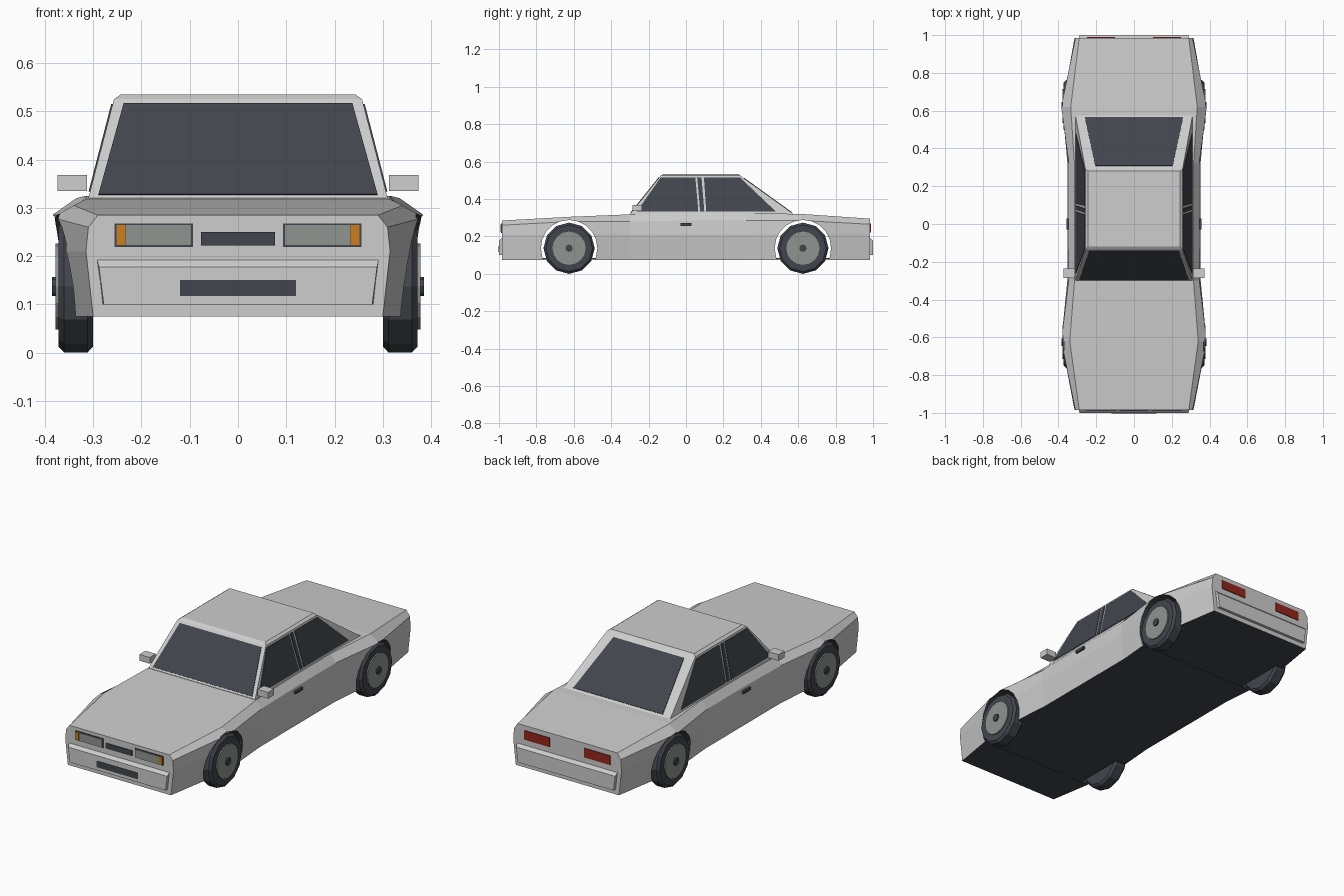
import bpy, bmesh
from math import pi
from mathutils import Matrix, Vector

cube = bpy.data.objects.get("Cube")
if cube:
    bpy.data.objects.remove(cube)


def material(name, r, g, b):
    m = bpy.data.materials.new(name)
    m.use_nodes = True
    m.diffuse_color = (r, g, b, 1)
    m.node_tree.nodes["Principled BSDF"].inputs["Base Color"].default_value = (r, g, b, 1)
    return m


PAINT = material("silver paint", .61, .61, .61)
DARK = material("dark glass and rubber", .053, .06, .073)
GREY = material("light grey", .28, .3, .28)
ORANGE = material("orange", .6, .21, .015)
RED = material("red", .29, .02, .012)


def finish(name, bm, *mats):
    bmesh.ops.recalc_face_normals(bm, faces=bm.faces)
    mesh = bpy.data.meshes.new(name)
    bm.to_mesh(mesh)
    bm.free()
    for m in mats:
        mesh.materials.append(m)
    obj = bpy.data.objects.new(name, mesh)
    bpy.context.collection.objects.link(obj)
    return obj


def loft(bm, rings):
    """Join closed rings of points with quads and cap both ends."""
    rows = [[bm.verts.new(p) for p in ring] for ring in rings]
    n = len(rows[0])
    for a, b in zip(rows, rows[1:]):
        for i in range(n):
            j = (i + 1) % n
            bm.faces.new((a[i], a[j], b[j], b[i]))
    bm.faces.new(rows[0])
    bm.faces.new(rows[-1])


def plate(name, pts, mat, half=.003):
    """Thin slab straddling a flat outline."""
    pts = [Vector(p) for p in pts]
    n = (pts[1] - pts[0]).cross(pts[2] - pts[0]).normalized() * half
    bm = bmesh.new()
    loft(bm, [[p - n for p in pts], [p + n for p in pts]])
    return finish(name, bm, mat)


def box(name, x0, x1, y0, y1, z0, z1, mat):
    bm = bmesh.new()
    loft(bm, [[(x0, y0, z), (x1, y0, z), (x1, y1, z), (x0, y1, z)] for z in (z0, z1)])
    return finish(name, bm, mat)


def cylinder(name, x0, x1, y, z, r, sides, mats, bevel=0):
    bm = bmesh.new()
    bmesh.ops.create_cone(bm, cap_ends=True, segments=sides, radius1=r, radius2=r, depth=abs(x1 - x0))
    if bevel:
        rims = [e for e in bm.edges if abs(e.verts[0].co.z - e.verts[1].co.z) < .001]
        bmesh.ops.bevel(bm, geom=rims, offset=bevel, segments=1, affect='EDGES')
    bm.transform(Matrix.Translation(((x0 + x1) / 2, y, z)) @ Matrix.Rotation(pi / 2, 4, 'Y'))
    return finish(name, bm, *mats)


# Body shell: half sections as (x, z) from sill to deck edge
END_F = [(.3, .075), (.315, .21), (.31, .26), (.29, .285)]
END_R = [(.3, .075), (.315, .21), (.31, .265), (.29, .295)]
WHEEL_F = [(.36, .075), (.38, .21), (.385, .28), (.34, .305)]
WHEEL_R = [(.36, .075), (.38, .21), (.385, .285), (.335, .32)]
DOOR = [(.335, .075), (.352, .21), (.345, .285), (.315, .325)]
COWL = [(.335, .075), (.353, .21), (.346, .28), (.315, .318)]
stations = [(-.985, END_F), (-.62, WHEEL_F), (-.3, COWL), (0, DOOR),
            (.32, DOOR), (.62, WHEEL_R), (.985, END_R)]
bm = bmesh.new()
loft(bm, [[(x, y, z) for x, z in s] + [(-x, y, z) for x, z in reversed(s)] for y, s in stations])
bmesh.ops.recalc_face_normals(bm, faces=bm.faces)
for f in bm.faces:
    f.material_index = int(f.normal.z < -.9)
body = finish("body", bm, PAINT, DARK)

# Wheel arches cut through the shell
WHEEL_Y, WHEEL_Z = .625, .137
cutters = []
for y in (-WHEEL_Y, WHEEL_Y):
    c = cylinder("arch_cutter", -.6, .6, y, WHEEL_Z, .151, 20, (PAINT, DARK))
    c.hide_render = True
    for p in c.data.polygons:
        p.material_index = 1
    mod = body.modifiers.new("arch", 'BOOLEAN')
    mod.operation = 'DIFFERENCE'
    mod.solver = 'EXACT'
    mod.object = c
    cutters.append(c)
bpy.context.view_layer.update()
deps = bpy.context.evaluated_depsgraph_get()
cut_mesh = bpy.data.meshes.new_from_object(body.evaluated_get(deps))
body.modifiers.clear()
body.data = cut_mesh
for c in cutters:
    bpy.data.objects.remove(c)

box("underbody", -.296, .296, -.975, .975, .077, .085, DARK)

# Cabin with chamfered roof
bm = bmesh.new()
levels = [(.3, .31, -.3, .575), (.32, .31, -.3, .575), (.525, .257, -.135, .29), (.535, .243, -.12, .28)]
loft(bm, [[(-x, a, z), (x, a, z), (x, b, z), (-x, b, z)] for z, x, a, b in levels])
finish("cabin", bm, PAINT)


def slope(z, low, high):
    """Position on a sloping cabin face at height z."""
    return low + (high - low) * (z - .32) / .205


# Windscreen and rear window
for name, low, high, wide, narrow, z0, z1 in (("windscreen", -.3, -.135, .289, .237, .327, .515),
                                              ("rear_window", .575, .29, .26, .205, .328, .512)):
    y0, y1 = slope(z0, low, high), slope(z1, low, high)
    plate(name, [(-wide, y0, z0), (wide, y0, z0), (narrow, y1, z1), (-narrow, y1, z1)], DARK)

# Side glass outlines as lower front, lower rear, upper rear, upper front
Z0, Z1 = .333, .515
side_glass = {"front_side_window": (-.262, .066, .05, -.135),
              "door_pillar": (.076, .098, .083, .06),
              "rear_side_window": (.108, .48, .288, .096)}

for side, s in (("left", 1), ("right", -1)):
    def span(a, b):
        return (a, b) if s > 0 else (-b, -a)

    for name, (a, b, c, d) in side_glass.items():
        x0, x1 = s * slope(Z0, .31, .257), s * slope(Z1, .31, .257)
        plate(f"{side}_{name}", [(x0, a, Z0), (x0, b, Z0), (x1, c, Z1), (x1, d, Z1)], DARK)

    box(f"{side}_mirror", *span(.313, .374), -.285, -.235, .335, .368, PAINT)
    box(f"{side}_door_handle", *span(.33, .358), -.03, .03, .257, .271, DARK)

    # Headlights, indicators and tail lights
    box(f"{side}_headlight_frame", *span(.093, .256), -.988, -.98, .219, .268, DARK)
    box(f"{side}_headlight", *span(.097, .232), -.991, -.983, .223, .264, GREY)
    box(f"{side}_indicator", *span(.233, .252), -.991, -.983, .223, .264, ORANGE)
    box(f"{side}_tail_light", *span(.1, .25), .981, .989, .222, .27, RED)

    # Wheels
    for end, y in (("front", -WHEEL_Y), ("rear", WHEEL_Y)):
        for part, x0, x1, r, n, mat, bev in (("tyre", .3, .372, WHEEL_Z, 12, DARK, .012),
                                             ("rim", .33, .378, .089, 16, GREY, 0),
                                             ("hub", .35, .385, .02, 8, DARK, 0)):
            cylinder(f"{side}_{end}_{part}", s * x0, s * x1, y, WHEEL_Z, r, n, (mat,), bev)

# Bumpers with sloped upper lip
for name, s in (("front_bumper", -1), ("rear_bumper", 1)):
    bm = bmesh.new()
    profile = [(.97, .1, .282), (.97, .193, .292), (.984, .193, .292), (1, .177, .288), (1, .1, .278)]
    loft(bm, [[(k * x, s * y, z) for y, z, x in profile] for k in (-1, 1)])
    finish(name, bm, PAINT)

# Front trim
box("grille", -.077, .077, -.989, -.981, .222, .25, DARK)
box("number_plate", -.12, .12, -1.002, -.995, .117, .15, DARK)
